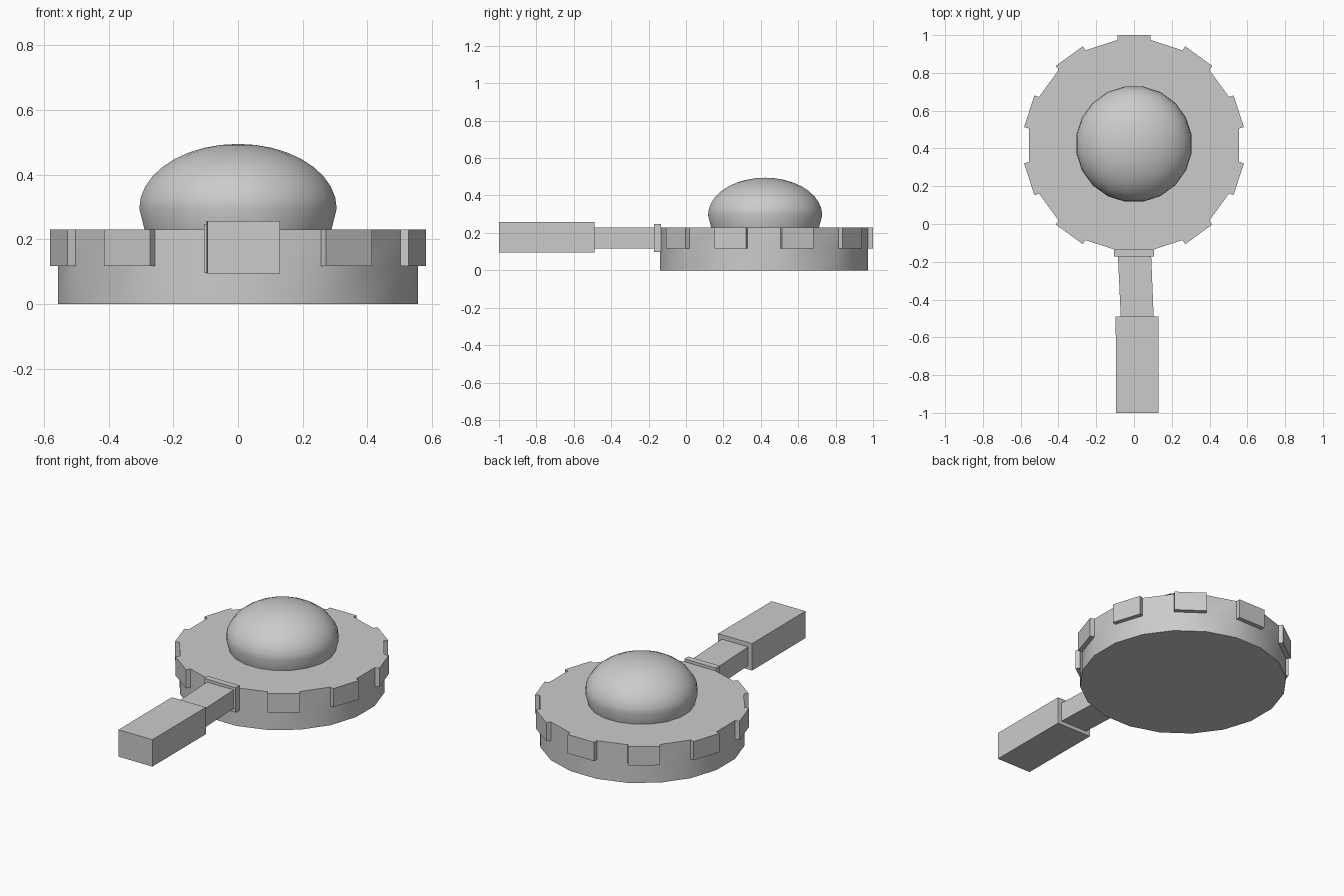
import bpy, bmesh
from math import sin, cos, pi, sqrt, radians

if "Cube" in bpy.data.objects:
    bpy.data.objects.remove(bpy.data.objects["Cube"])

CY = 0.417      # centre of the round body along y
SIDES = 20
APOTHEM = 0.557


def finish(bm, name, smooth=True):
    bmesh.ops.recalc_face_normals(bm, faces=bm.faces)
    mesh = bpy.data.meshes.new(name)
    bm.to_mesh(mesh)
    bm.free()
    obj = bpy.data.objects.new(name, mesh)
    bpy.context.collection.objects.link(obj)
    if smooth:
        bpy.ops.object.select_all(action='DESELECT')
        obj.select_set(True)
        bpy.context.view_layer.objects.active = obj
        bpy.ops.object.shade_smooth_by_angle(angle=radians(30))
    return obj


def ring(bm, r, z, cy, n=SIDES):
    # flat sides face the axes
    return [bm.verts.new((r * cos(2 * pi * (i + .5) / n), cy + r * sin(2 * pi * (i + .5) / n), z))
            for i in range(n)]


def bridge(bm, a, b):
    n = len(a)
    return [bm.faces.new((a[i], a[(i + 1) % n], b[(i + 1) % n], b[i])) for i in range(n)]


# Round base with raised tabs on every other side of its upper band
bm = bmesh.new()
R = APOTHEM / cos(pi / SIDES)
low, mid, top = [ring(bm, R, z, CY) for z in (0, 0.117, 0.23)]
bm.faces.new(low[::-1])
bm.faces.new(top)
bridge(bm, low, mid)
band = bridge(bm, mid, top)
bm.normal_update()
tabs = band[0::2]   # face 4 points to +y, so even faces carry tabs except the handle side
front = min(tabs, key=lambda f: f.calc_center_median().y)
tabs.remove(front)
for f in bmesh.ops.extrude_discrete_faces(bm, faces=tabs)['faces']:
    bmesh.ops.translate(bm, verts=f.verts, vec=f.normal * 0.026)
finish(bm, "round_base")

# Dome: flattened ellipsoid rising from the top of the base
bm = bmesh.new()
RX, RZ, ZC, DY = 0.309, 0.20, 0.295, 0.423
profile = [(RX * sqrt(1 - (0.065 / RZ) ** 2), 0.23)]
profile += [(RX * cos(pi / 2 * k / 9), ZC + RZ * sin(pi / 2 * k / 9)) for k in range(9)]
rings = [ring(bm, r, z, DY) for r, z in profile]
for a, b in zip(rings, rings[1:]):
    bridge(bm, a, b)
tip = bm.verts.new((0, DY, ZC + RZ))
for i in range(SIDES):
    bm.faces.new((rings[-1][i], rings[-1][(i + 1) % SIDES], tip))
finish(bm, "dome")

# Handle: collar, slightly skewed neck and thicker grip, as stepped sections
sections = [  # y, x min, x max, z min, z max
    (-0.135, -0.105, 0.105, 0.097, 0.247),
    (-0.172, -0.105, 0.105, 0.097, 0.247),
    (-0.172, -0.085, 0.091, 0.117, 0.23),
    (-0.49, -0.07, 0.104, 0.117, 0.23),
    (-0.49, -0.097, 0.129, 0.095, 0.257),
    (-1.0, -0.095, 0.13, 0.095, 0.257),
]
bm = bmesh.new()
loops = [[bm.verts.new(p) for p in ((x0, y, z0), (x1, y, z0), (x1, y, z1), (x0, y, z1))]
         for y, x0, x1, z0, z1 in sections]
for a, b in zip(loops, loops[1:]):
    bridge(bm, a, b)
bm.faces.new(loops[0])
bm.faces.new(loops[-1])
finish(bm, "handle", smooth=False)
